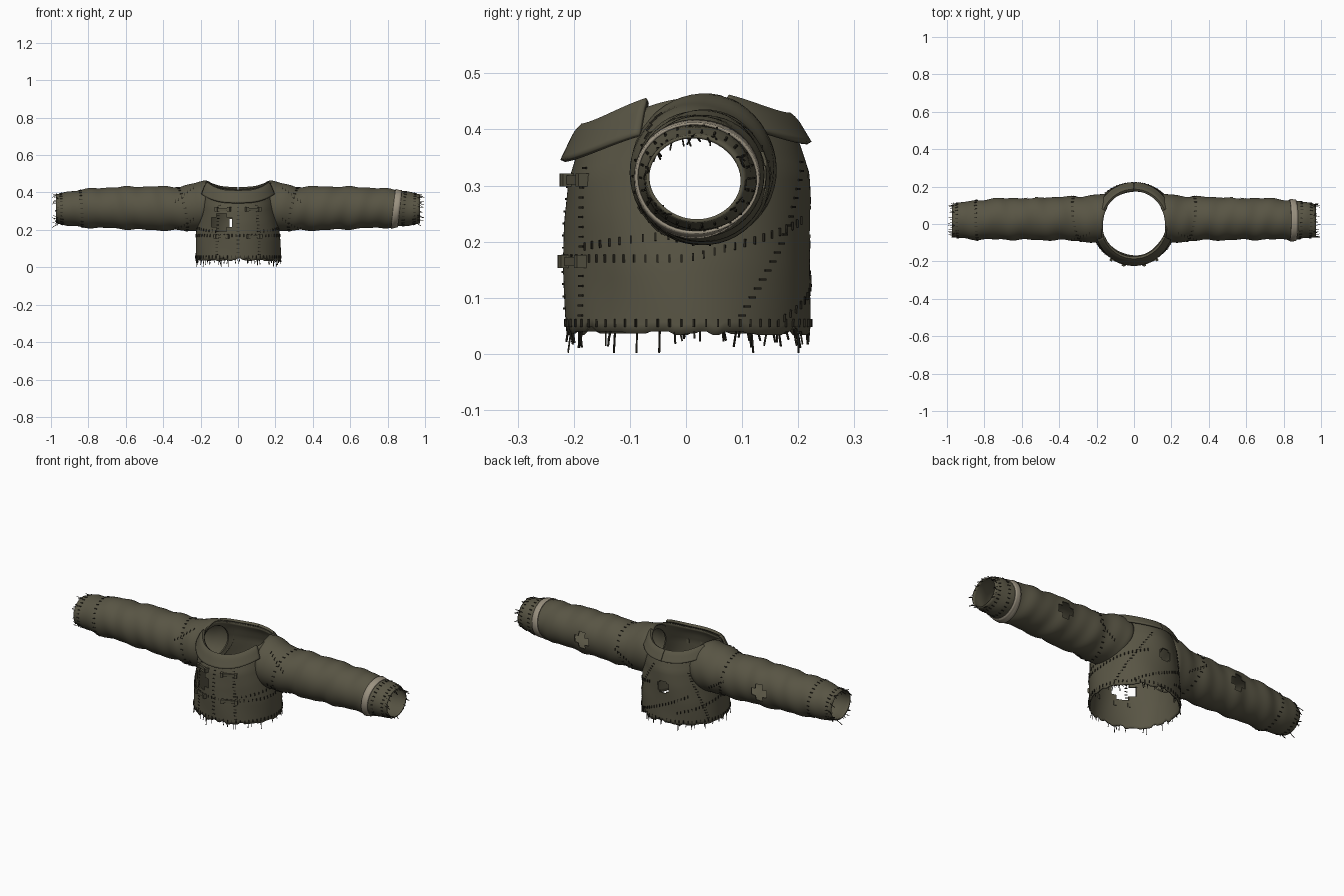
import bpy, bmesh, math, random
from mathutils import Vector, Matrix

random.seed(4)
TAU = 2 * math.pi
if bpy.data.objects.get("Cube"):
    bpy.data.objects.remove(bpy.data.objects["Cube"])


def material(name, rgb):
    m = bpy.data.materials.new(name)
    m.use_nodes = True
    m.diffuse_color = (*rgb, 1)
    m.node_tree.nodes["Principled BSDF"].inputs["Base Color"].default_value = (*rgb, 1)
    return m


OLIVE = material("olive_cloth", (0.098, 0.09, 0.058))
DARK = material("dark_thread", (0.02, 0.018, 0.012))
TAN = material("tan_band", (0.33, 0.29, 0.22))


def finish(bm, name, mat, smooth=True):
    mesh = bpy.data.meshes.new(name)
    bm.to_mesh(mesh)
    bm.free()
    ob = bpy.data.objects.new(name, mesh)
    bpy.context.collection.objects.link(ob)
    mesh.materials.append(mat)
    bpy.ops.object.select_all(action="DESELECT")
    ob.select_set(True)
    bpy.context.view_layer.objects.active = ob
    if smooth:
        bpy.ops.object.shade_smooth_by_angle(angle=math.radians(40))
    return ob


def apply_last(ob):
    bpy.context.view_layer.objects.active = ob
    bpy.ops.object.modifier_apply(modifier=ob.modifiers[-1].name)


def sheet(name, fn, nu, nv, mat, closed=True, thick=0.006):
    """Cloth surface fn(u, v), wrapped in u when closed, given thickness."""
    bm = bmesh.new()
    cols = nu if closed else nu + 1
    rows = [[bm.verts.new(fn(i / nu, j / nv)) for i in range(cols)] for j in range(nv + 1)]
    for lo, hi in zip(rows, rows[1:]):
        for i in range(nu):
            k = (i + 1) % cols
            bm.faces.new((lo[i], lo[k], hi[k], hi[i]))
    ob = finish(bm, name, mat)
    mod = ob.modifiers.new("thickness", "SOLIDIFY")
    mod.thickness, mod.offset = thick, 0
    apply_last(ob)
    return ob


def cut(ob, centre, size, round_x=False):
    """Remove a box, or a round tunnel along x, from ob."""
    bm = bmesh.new()
    if round_x:
        bmesh.ops.create_cone(bm, cap_ends=True, segments=40, radius1=0.5, radius2=0.5, depth=1,
                              matrix=Matrix.Rotation(math.pi / 2, 4, "Y"))
    else:
        bmesh.ops.create_cube(bm, size=1)
    bmesh.ops.scale(bm, vec=size, verts=bm.verts)
    bmesh.ops.translate(bm, vec=centre, verts=bm.verts)
    cutter = finish(bm, "cutter", OLIVE, False)
    cutter.hide_render = True
    mod = ob.modifiers.new("hole", "BOOLEAN")
    mod.operation, mod.solver, mod.object = "DIFFERENCE", "EXACT", cutter
    apply_last(ob)
    bpy.data.objects.remove(cutter)


def lerp_rows(rows, x):
    x = min(max(x, rows[0][0]), rows[-1][0])
    for a, b in zip(rows, rows[1:]):
        if x <= b[0]:
            f = (x - a[0]) / (b[0] - a[0])
            return [p + (q - p) * f for p, q in zip(a[1:], b[1:])]


# Torso: height fraction, half width, half depth
HEM = 0.04
BODY = [(0, .226, .215), (.3, .222, .217), (.55, .211, .217), (.75, .2, .212), (.9, .186, .195), (1, .172, .173)]


def rim(a):
    return 0.405 + 0.05 * abs(math.cos(a)) ** 3 + 0.01 * math.sin(a)


def torso_at(a, z, out=0.0):
    rx, ry = lerp_rows(BODY, (z - HEM) / (rim(a) - HEM))
    out += 0.002 * math.sin(5 * a + 20 * z)
    return Vector(((rx + out) * math.cos(a), (ry + out) * math.sin(a) + 0.003, z))


ragged = [random.choice((-.006, -.004, 0, 0, .008)) for _ in range(60)]


def torso(u, v):
    low = HEM + ragged[int(u * 60 + 0.01) % 60]
    return torso_at(u * TAU, low + v * (rim(u * TAU) - low))


body = sheet("jacket_body", torso, 120, 24, OLIVE)
cut(body, (0, .028, .322), (1, .215, .215), True)
for size in ((.11, .15, .05), (.055, .15, .095)):
    cut(body, (-.088, -.2, .24), size)
for size in ((.065, .15, .045), (.04, .15, .065)):
    cut(body, (-.012, .2, .235), size)

# Sleeves: x, bottom, top, front, back
ARM = [(.17, .2, .462, -.102, .156), (.24, .199, .444, -.096, .15), (.31, .199, .428, -.085, .143),
       (.5, .203, .43, -.083, .14), (.7, .212, .424, -.08, .135), (.84, .217, .413, -.08, .125),
       (.92, .226, .4, -.075, .112), (.975, .24, .384, -.068, .1)]
CUFF = .972


def sleeve_at(x, a, out=0.0):
    lo, hi, front, back = lerp_rows(ARM, x)
    out += 0.003 * math.sin(34 * x + 2 * math.cos(a)) + 0.002 * math.sin(61 * x + 2 * a)
    return Vector((x, (front + back) / 2 + ((back - front) / 2 + out) * math.cos(a),
                   (lo + hi) / 2 + ((hi - lo) / 2 + out) * math.sin(a)))


def sleeve(u, v):
    # The root follows the curve of the torso
    p = sleeve_at(.19, u * TAU)
    rx, ry = lerp_rows(BODY, (p.z - HEM) / .41)
    root = rx * math.sqrt(max(0, 1 - (p.y / ry) ** 2)) - .006
    q = sleeve_at(root + (CUFF - root) * v, u * TAU)
    if v == 0:
        q.y, q.z = p.y, p.z
    return q


def mirrored(fn, side):
    return lambda u, v: Vector((side, 1, 1)) * fn(u, v)


def flip(p, side):
    return Vector((side * p.x, p.y, p.z))


for side, label in ((1, "left"), (-1, "right")):
    arm = sheet(label + "_sleeve", lambda u, v: flip(sleeve(u, v), side), 48, 56, OLIVE)
    for size in ((.09, .1, .04), (.04, .1, .09)):
        cut(arm, (side * .55, .13, .315), size)

# Arm band on the left sleeve only
sheet("arm_band", lambda u, v: sleeve_at(.83 + .035 * v + .012 * math.sin(u * TAU), u * TAU, .006),
      48, 3, TAN, thick=.005)


# Folded collar in front and back pieces
FLAP = [(0, .0, .0), (.2, .008, .008), (.45, .02, -.008), (1, .042, -.054)]


def collar(start, end):
    def fn(u, v):
        a = start + (end - start) * u
        out, dz = lerp_rows(FLAP, v)
        back = math.sin(a) > 0
        z = rim(a) + dz * (.8 if back else 1)
        return Vector(((.171 + out * .9) * math.cos(a), (.178 + out) * math.sin(a), z + (.004 if back else .003)))
    return fn


for name, a, b in (("front_collar", 202, 338), ("back_left_collar", 24, 89.5), ("back_right_collar", 90.5, 156)):
    sheet(name, collar(math.radians(a), math.radians(b)), 40, 10, OLIVE, False, .009)


# Thin bars serve as stitches and loose threads
def bar(bm, p, q, wide):
    d = q - p
    m = Matrix.Translation((p + q) / 2) @ d.to_track_quat("Z", "Y").to_matrix().to_4x4()
    bmesh.ops.create_cube(bm, size=1, matrix=m @ Matrix.Diagonal((wide, wide, d.length, 1)))


def near_arm(p):
    return abs(p.x) > .13 and (p.y - .028) ** 2 + (p.z - .32) ** 2 < .13 ** 2


stitches, threads = bmesh.new(), bmesh.new()


def body_seam(a0, z0, a1, z1, n, across):
    """Row of body stitches; across gives each stitch's turn and rise."""
    for i in range(n):
        f = (i + .5) / n
        a, z = math.radians(a0 + (a1 - a0) * f), z0 + (z1 - z0) * f
        p = torso_at(a - across[0], z - across[1], .004)
        q = torso_at(a + across[0], z + across[1], .004)
        if not near_arm(p):
            bar(stitches, p, q, .0035)


UP, ROUND = (0, .007), (.032, 0)
body_seam(0, .055, 360, .055, 64, UP)
body_seam(180, .17, 360, .17, 32, UP)
for x0, x1 in ((-60, 0), (240, 180)):
    body_seam(x0, .19, x1, .215, 10, UP)
    body_seam(x0, .06, x0, .34, 16, ROUND)
body_seam(0, .17, 70, .24, 14, UP)
body_seam(180, .17, 110, .1, 14, UP)
body_seam(25, .06, 75, .35, 18, ROUND)
body_seam(155, .06, 130, .33, 18, ROUND)
body_seam(50, .06, 130, .2, 18, UP)
body_seam(270, .07, 270, .33, 12, ROUND)

for side in (1, -1):
    for x, tilt in ((.3, .03), (.84 if side < 0 else .89, .008), (.945, .004)):
        for i in range(26):
            a = i / 26 * TAU
            c = x + tilt * math.sin(a + .6)
            bar(stitches, flip(sleeve_at(c - .007, a, .004), side),
                flip(sleeve_at(c + .007, a, .004), side), .0035)
    for a0 in (-2.6, -.5, 2.2):
        for i in range(7):
            x = .24 + i * .016
            a = a0 + i * .1
            bar(stitches, flip(sleeve_at(x, a - .06, .004), side),
                flip(sleeve_at(x, a + .06, .004), side), .0035)
    # Loose threads round the cuff
    for i in range(30):
        a = random.random() * TAU
        p = sleeve_at(CUFF - .012, a, .002)
        q = p + Vector((random.uniform(.005, .036), random.uniform(-.01, .01), random.uniform(-.024, .01)))
        bar(threads, flip(p, side), flip(q, side), .0025)

# Loose threads below the hem
for i in range(46):
    p = torso_at(random.random() * TAU, .045)
    tip = p + Vector((random.uniform(-.006, .006), random.uniform(-.006, .006), 0))
    tip.z = .002 if i % 8 == 0 else random.uniform(.01, .03)
    bar(threads, p, tip, .0028)
finish(stitches, "stitches", DARK, False)
finish(threads, "loose_threads", DARK, False)

# Four chest straps with end loops
straps = bmesh.new()
for x in (-.085, .085):
    for z in (.165, .31):
        a = math.atan2(-.2, x)
        turn = Matrix.Translation(torso_at(a, z, .004)) @ Matrix.Rotation(a + math.pi / 2, 4, "Z")
        for dx, size in ((0, (.07, .012, .016)), (-.036, (.014, .026, .023)), (.036, (.014, .026, .023))):
            bmesh.ops.create_cube(straps, size=1, matrix=turn @ Matrix.Translation((dx, 0, 0)) @ Matrix.Diagonal((*size, 1)))
finish(straps, "chest_straps", OLIVE, False)
